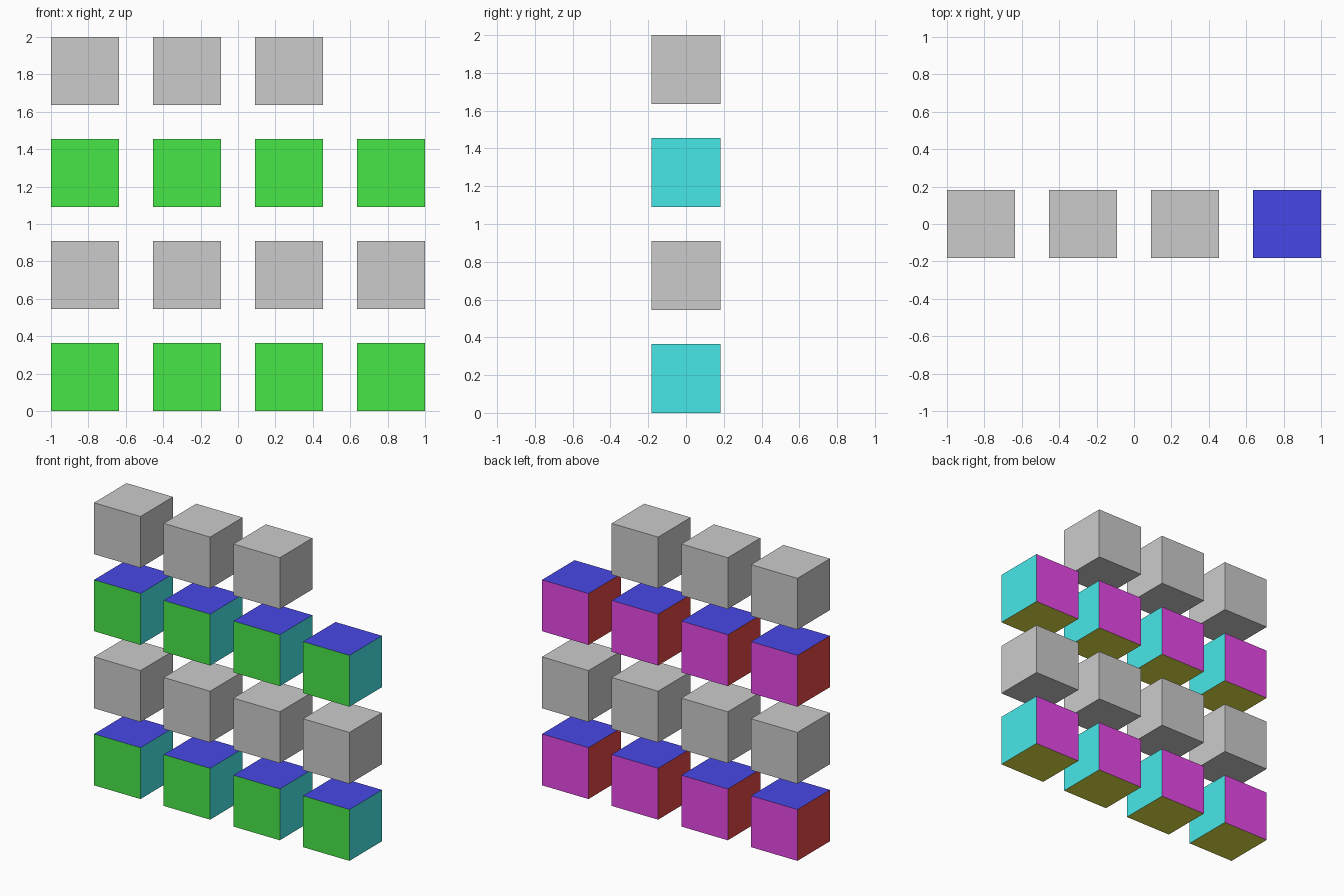
import bpy

if "Cube" in bpy.data.objects:
    bpy.data.objects.remove(bpy.data.objects["Cube"])

SIZE = 4 / 11          # cube edge
STEP = 6 / 11          # spacing between cube centres
HI, LO = 0.8, 0.064


def material(name, r, g, b):
    mat = bpy.data.materials.new(name)
    mat.diffuse_color = (r, g, b, 1)
    mat.use_nodes = True
    mat.node_tree.nodes["Principled BSDF"].inputs["Base Color"].default_value = mat.diffuse_color
    return mat


# One material per face direction: (axis, sign) -> material
FACE_MATERIALS = {
    (0, 1): material("right_cyan", LO, HI, HI),
    (0, -1): material("left_red", HI, LO, LO),
    (1, 1): material("back_magenta", HI, LO, HI),
    (1, -1): material("front_green", LO, HI, LO),
    (2, 1): material("top_blue", LO, LO, HI),
    (2, -1): material("bottom_yellow", HI, HI, LO),
}


def add_cube(name, col, row):
    x = (col - 1.5) * STEP
    z = SIZE / 2 + row * STEP
    bpy.ops.mesh.primitive_cube_add(size=SIZE, location=(x, 0, z))
    cube = bpy.context.object
    cube.name = name
    return cube


def colour_faces(cube):
    keys = list(FACE_MATERIALS)
    for mat in FACE_MATERIALS.values():
        cube.data.materials.append(mat)
    for poly in cube.data.polygons:
        axis = max(range(3), key=lambda i: abs(poly.normal[i]))
        sign = 1 if poly.normal[axis] > 0 else -1
        poly.material_index = keys.index((axis, sign))


# Rows alternate coloured and plain; the top row has only three cubes
for row, count in enumerate((4, 4, 4, 3)):
    coloured = row % 2 == 0
    for col in range(count):
        kind = "coloured_cube" if coloured else "plain_cube"
        cube = add_cube(f"{kind}_row{row + 1}_col{col + 1}", col, row)
        if coloured:
            colour_faces(cube)
